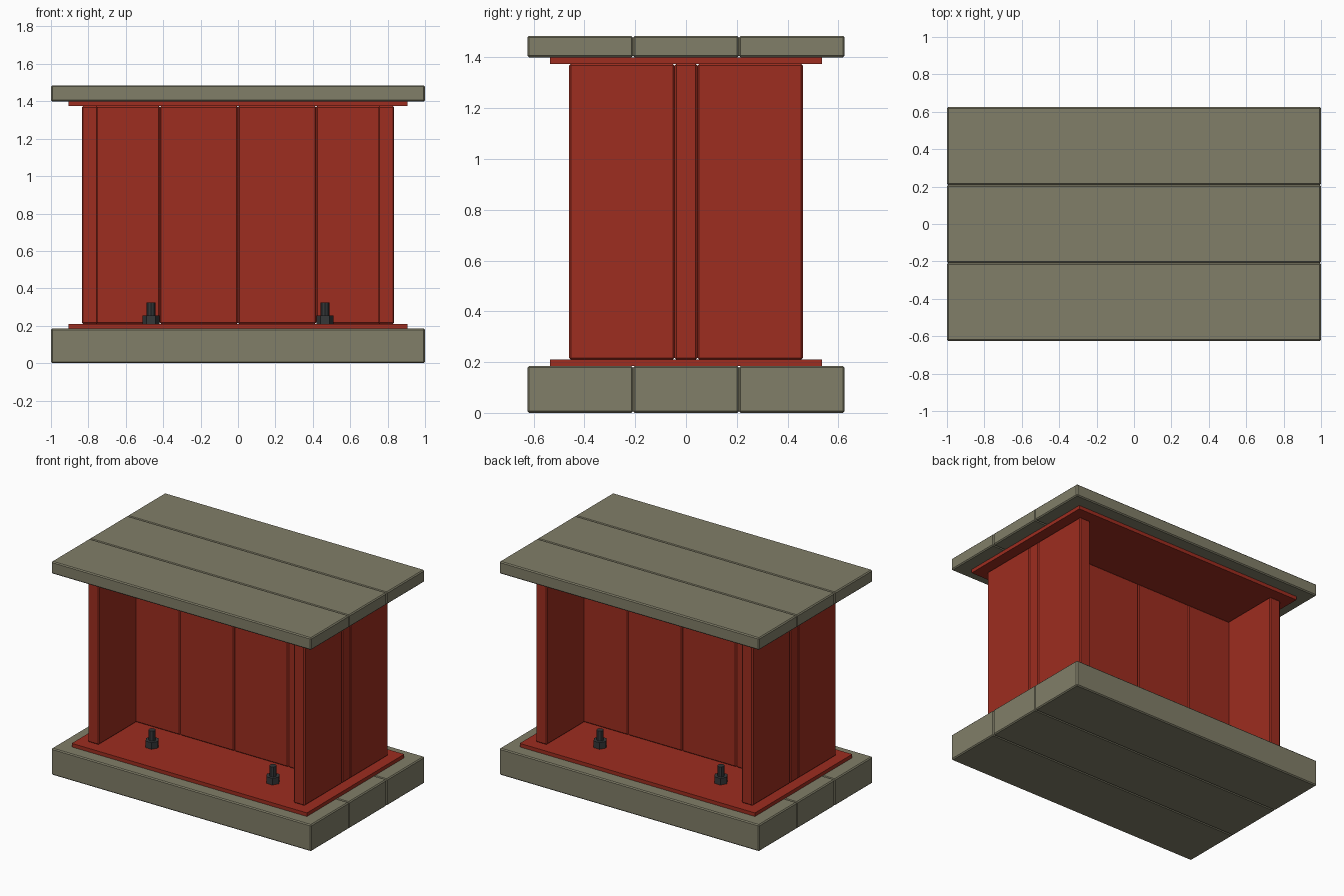
import bpy, bmesh

if "Cube" in bpy.data.objects:
    bpy.data.objects.remove(bpy.data.objects["Cube"])


def material(name, rgb):
    m = bpy.data.materials.new(name)
    m.diffuse_color = (*rgb, 1)
    m.use_nodes = True
    m.node_tree.nodes["Principled BSDF"].inputs["Base Color"].default_value = m.diffuse_color
    return m


CONCRETE = material("concrete", (0.22, 0.21, 0.14))
RED = material("red_paint", (0.34, 0.026, 0.014))
STEEL = material("dark_steel", (0.035, 0.038, 0.04))


def finish(name, bm, mat):
    me = bpy.data.meshes.new(name)
    bm.to_mesh(me)
    bm.free()
    me.materials.append(mat)
    ob = bpy.data.objects.new(name, me)
    bpy.context.collection.objects.link(ob)
    return ob


def box(name, lo, hi, mat, chamfer=0.007):
    bm = bmesh.new()
    bmesh.ops.create_cube(bm, size=1)
    for v in bm.verts:
        v.co = [(a + b) / 2 + c * (b - a) for a, b, c in zip(lo, hi, v.co)]
    if chamfer:
        bmesh.ops.bevel(bm, geom=bm.edges[:], offset=chamfer, segments=1,
                        affect='EDGES', profile=0.5)
    return finish(name, bm, mat)


def prism(name, x, y, z0, z1, radius, sides, mat):
    bm = bmesh.new()
    bmesh.ops.create_cone(bm, cap_ends=True, segments=sides, radius1=radius,
                          radius2=radius, depth=z1 - z0)
    if sides == 6:  # corners point along x
        for v in bm.verts:
            v.co.x, v.co.y = v.co.y, -v.co.x
    bmesh.ops.translate(bm, vec=(x, y, (z0 + z1) / 2), verts=bm.verts)
    return finish(name, bm, mat)


# Base and top slabs, three planks each
w = 1.25 / 3
for i in range(3):
    y = -0.625 + i * w
    box(f"base_slab_{i + 1}", (-1, y, 0), (1, y + w, 0.185), CONCRETE)
    box(f"top_slab_{i + 1}", (-1, y, 1.4), (1, y + w, 1.485), CONCRETE)

# Flat plates between slabs and beam
box("lower_plate", (-0.905, -0.535, 0.185), (0.905, 0.535, 0.21), RED, 0)
box("upper_plate", (-0.905, -0.535, 1.375), (0.905, 0.535, 1.4), RED, 0)

# Central web, four panels
p = 1.67 / 4
for i in range(4):
    x = -0.835 + i * p
    box(f"web_panel_{i + 1}", (x, -0.045, 0.21), (x + p, 0.045, 1.375), RED)

# End flanges and bolts, one per quadrant
for sx in (-1, 1):
    for sy in (-1, 1):
        tag = f"{'left' if sx < 0 else 'right'}_{'front' if sy < 0 else 'back'}"
        xs = sorted((sx * 0.75, sx * 0.835))
        ys = sorted((sy * 0.045, sy * 0.46))
        box(f"flange_{tag}", (xs[0], ys[0], 0.21), (xs[1], ys[1], 1.375), RED)
        prism(f"nut_{tag}", sx * 0.465, sy * 0.28, 0.21, 0.256, 0.046, 6, STEEL)
        prism(f"bolt_{tag}", sx * 0.465, sy * 0.28, 0.21, 0.325, 0.023, 8, STEEL)
